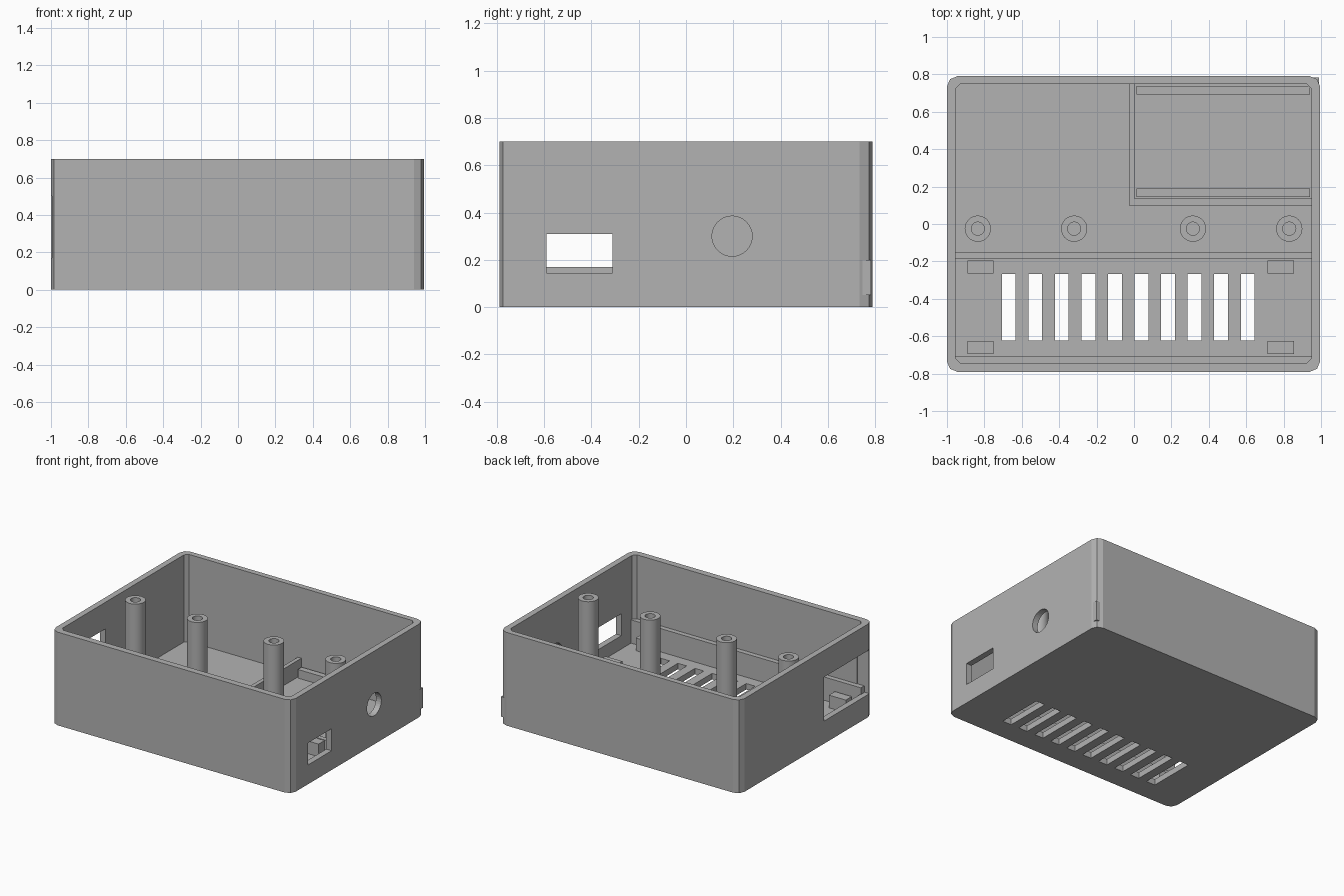
import bpy
import bmesh
from math import cos, sin, pi

cube = bpy.data.objects.get("Cube")
if cube:
    bpy.data.objects.remove(cube, do_unlink=True)

grey = bpy.data.materials.new("plain_grey")
grey.use_nodes = True
GREY = (0.45, 0.45, 0.45, 1)
grey.diffuse_color = GREY
grey.node_tree.nodes["Principled BSDF"].inputs["Base Color"].default_value = GREY


def prism(name, outline, z0, z1):
    """Extrude a closed xy outline from z0 to z1."""
    bm = bmesh.new()
    face = bm.faces.new([bm.verts.new((x, y, z0)) for x, y in outline])
    grown = bmesh.ops.extrude_face_region(bm, geom=[face])
    for v in grown["geom"]:
        if isinstance(v, bmesh.types.BMVert):
            v.co.z = z1
    bmesh.ops.recalc_face_normals(bm, faces=bm.faces)
    mesh = bpy.data.meshes.new(name)
    bm.to_mesh(mesh)
    bm.free()
    mesh.materials.append(grey)
    obj = bpy.data.objects.new(name, mesh)
    bpy.context.collection.objects.link(obj)
    return obj


def box(name, x0, x1, y0, y1, z0, z1):
    return prism(name, [(x0, y0), (x1, y0), (x1, y1), (x0, y1)], z0, z1)


def rounded(x0, x1, y0, y1, r, steps):
    """Rectangle outline with faceted round corners."""
    centres = [(x1 - r, y1 - r), (x0 + r, y1 - r), (x0 + r, y0 + r), (x1 - r, y0 + r)]
    return [(cx + r * cos(a), cy + r * sin(a))
            for q, (cx, cy) in enumerate(centres)
            for a in [(q + i / steps) * pi / 2 for i in range(steps + 1)]]


def circle(x, y, r, n=32):
    return [(x + r * cos(2 * pi * i / n), y + r * sin(2 * pi * i / n)) for i in range(n)]


def cut(target, cutter):
    """Subtract the cutter from the target and discard it."""
    cutter.hide_render = True
    mod = target.modifiers.new("cut", "BOOLEAN")
    mod.operation = "DIFFERENCE"
    mod.solver = "EXACT"
    mod.object = cutter
    bpy.context.view_layer.objects.active = target
    bpy.ops.object.modifier_apply(modifier=mod.name)
    bpy.data.objects.remove(cutter, do_unlink=True)


FLOOR = 0.045
INSIDE = FLOOR - 0.005

# Open-topped case with rounded corners
case = prism("case", rounded(-1, 0.995, -0.79, 0.79, 0.055, 2), 0, 0.7)
cut(case, prism("cavity", rounded(-0.955, 0.95, -0.742, 0.748, 0.025, 1), FLOOR, 0.8))

# Openings in the two side walls
cut(case, box("right_window", 0.9, 1.1, -0.59, -0.31, 0.145, 0.31))
cut(case, box("left_window", -1.1, -0.9, -0.75, -0.21, 0.17, 0.5))
hole = prism("cable_hole", circle(-0.3, 0.195, 0.085), 0.9, 1.1)
hole.rotation_euler.y = pi / 2
bpy.context.view_layer.update()
cut(case, hole)

# Ventilation slots through the floor
for i in range(10):
    x = -0.67 + i * 0.142
    cut(case, box("slot", x - 0.037, x + 0.037, -0.622, -0.267, -0.1, 0.1))

# Four hollow screw posts
for x in (-0.835, -0.32, 0.315, 0.83):
    post = prism("screw_post", circle(x, -0.025, 0.07), INSIDE, 0.68)
    cut(post, prism("screw_hole", circle(x, -0.025, 0.035), FLOOR, 0.8))
    bpy.context.view_layer.objects.active = post
    post.select_set(True)
    bpy.ops.object.shade_smooth_by_angle()
    post.select_set(False)

# Ribs and corner blocks that hold the circuit board
box("front_rib", -0.96, 0.955, -0.745, -0.705, INSIDE, 0.22)
box("middle_rib", -0.96, 0.955, -0.187, -0.15, INSIDE, 0.14)
for x in (-0.82, 0.785):
    for y in (-0.23, -0.66):
        box("board_support", x - 0.07, x + 0.07, y - 0.035, y + 0.035, INSIDE, 0.14)

# Small compartment in the back corner with two rails
box("compartment_side", -0.027, 0.003, 0.1, 0.752, INSIDE, 0.17)
box("compartment_front", 0.003, 0.955, 0.1, 0.135, INSIDE, 0.17)
for y in (0.145, 0.692):
    box("compartment_rail", 0.013, 0.94, y, y + 0.045, INSIDE, 0.11)

# Small tab standing proud of the back corner
box("corner_tab", 0.955, 0.99, 0.73, 0.782, 0.05, 0.2)
